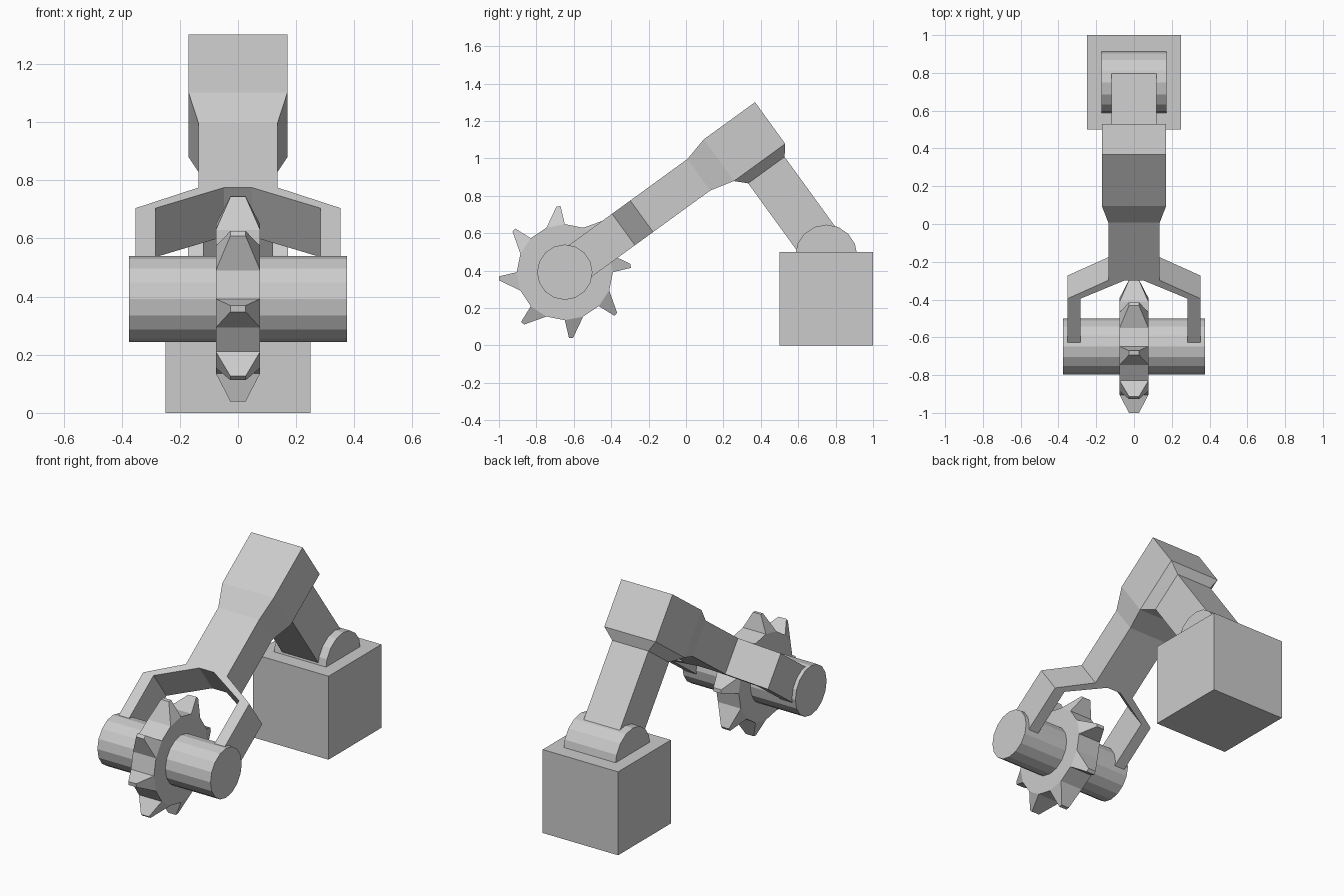
import bpy, bmesh
from math import sin, cos, pi, radians
from mathutils import Vector

if "Cube" in bpy.data.objects:
    bpy.data.objects.remove(bpy.data.objects["Cube"])

TILT = radians(36)
HUB = Vector((0, -0.648, 0.392))          # roller centre
ALONG = Vector((0, cos(TILT), sin(TILT)))  # from the roller up the forearm
NORMAL = Vector((0, -sin(TILT), cos(TILT)))


def arm_point(x, s, n):
    """Point in the tilted frame of the forearm."""
    return Vector((x, 0, 0)) + HUB + ALONG * s + NORMAL * n


def finish(bm, name):
    bmesh.ops.recalc_face_normals(bm, faces=bm.faces)
    mesh = bpy.data.meshes.new(name)
    bm.to_mesh(mesh)
    bm.free()
    obj = bpy.data.objects.new(name, mesh)
    bpy.context.collection.objects.link(obj)
    return obj


def loft(name, rings):
    """Skin a list of equal-length rings and cap both ends."""
    bm = bmesh.new()
    rows = [[bm.verts.new(p) for p in ring] for ring in rings]
    count = len(rows[0])
    for a, b in zip(rows, rows[1:]):
        for i in range(count):
            j = (i + 1) % count
            bm.faces.new((a[i], a[j], b[j], b[i]))
    bm.faces.new(rows[0])
    bm.faces.new(rows[-1])
    return finish(bm, name)


def disc(x, y, z, r, sides=16):
    return [Vector((x, y + r * cos(2 * pi * i / sides), z + r * sin(2 * pi * i / sides)))
            for i in range(sides)]


def cylinder(name, half, y, z, r):
    return loft(name, [disc(-half, y, z, r), disc(half, y, z, r)])


def section_s(s, x, n):
    """Rectangle across the forearm axis."""
    return [arm_point(a * x, s, b * n) for a, b in ((-1, -1), (1, -1), (1, 1), (-1, 1))]


def section_n(n, x, s0, s1):
    """Rectangle across the lower arm axis."""
    return [arm_point(a, s, n) for a, s in ((-x, s0), (x, s0), (x, s1), (-x, s1))]


# Base block
loft("base_block", [[Vector((a * 0.25, 0.75 + b * 0.25, z))
                     for a, b in ((-1, -1), (1, -1), (1, 1), (-1, 1))] for z in (0, 0.5)])

# Shoulder joint, half sunk in the base
cylinder("shoulder_joint", 0.172, 0.75, 0.48, 0.166)

# Lower arm, flaring into the underside of the elbow
loft("lower_arm", [section_n(-0.75, 0.12, 1.072, 1.313),
                   section_n(-0.192, 0.12, 1.072, 1.313),
                   section_n(-0.1375, 0.17, 1.018, 1.357)])

# Elbow block, tapering to the forearm
loft("elbow", [section_s(0.886, 0.136, 0.104),
               section_s(1.018, 0.17, 0.1375),
               section_s(1.357, 0.17, 0.1375)])

# Forearm with fork: half outline (x, s), mirrored
half = [(0.136, 0.886), (0.136, 0.508), (0.352, 0.388), (0.352, 0.0),
        (0.283, 0.0), (0.283, 0.388), (0.048, 0.508)]
outline = half + [(-x, s) for x, s in reversed(half)]
loft("forearm_fork", [[arm_point(x, s, n) for x, s in outline] for n in (-0.104, 0.104)])

# Axle roller held by the fork
cylinder("roller", 0.375, HUB.y, HUB.z, 0.148)

# Cutting wheel: 16-sided disc with a raked tooth on every other face
wheel_r, tip_r, wheel_half, tip_half = 0.257, 0.354, 0.076, 0.026
cylinder("cutting_wheel", wheel_half, HUB.y, HUB.z, wheel_r)
for k in range(8):
    start = k * pi / 4

    def tooth_ring(r, x, a0, a1):
        return [HUB + Vector((sx, r * cos(a), r * sin(a)))
                for sx, a in ((-x, a0), (x, a0), (x, a1), (-x, a1))]
    loft(f"tooth_{k + 1}", [tooth_ring(wheel_r, wheel_half, start, start + pi / 8),
                            tooth_ring(tip_r, tip_half, start + radians(3.7), start + radians(7.2))])
